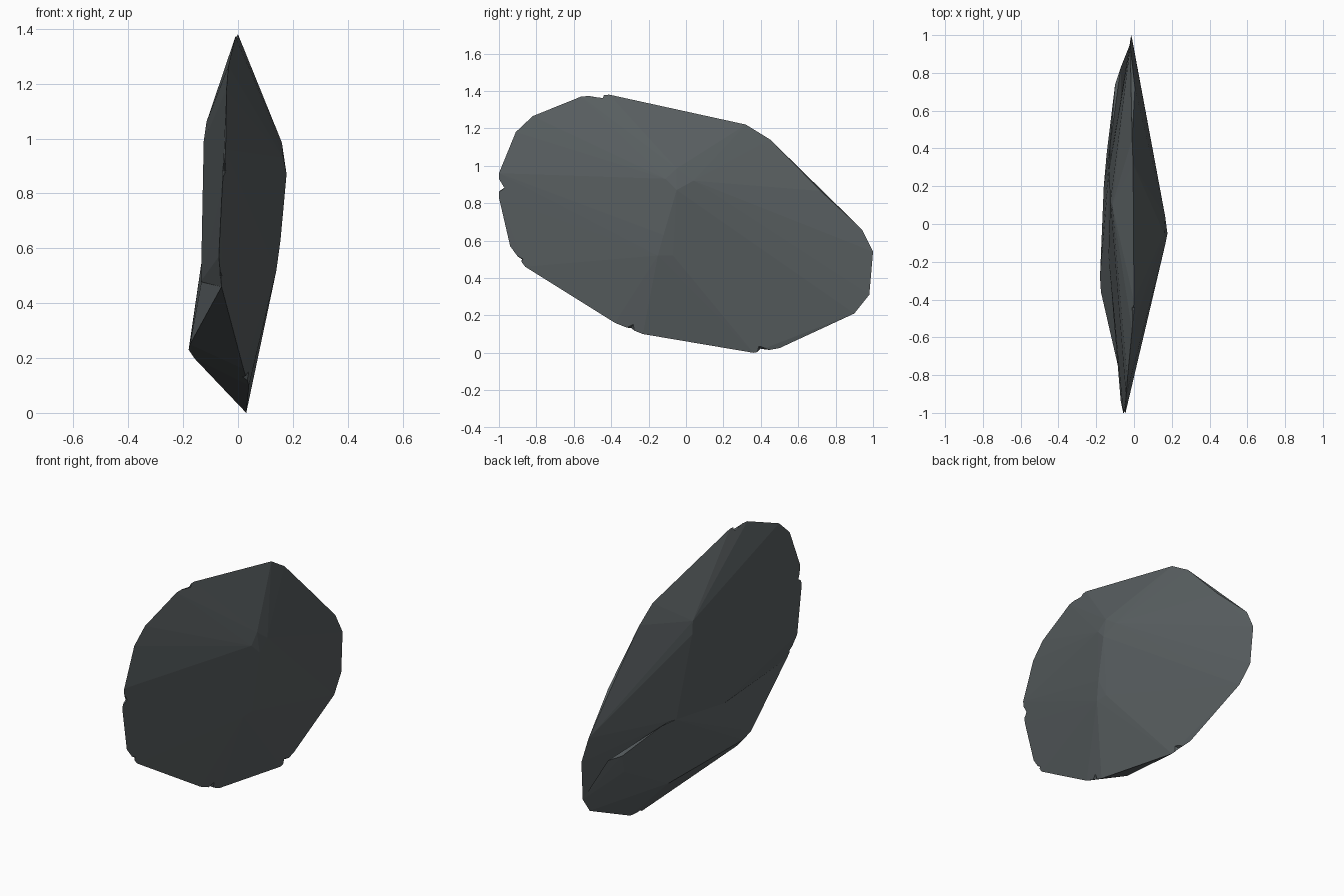
import bpy, bmesh
from mathutils import Vector, Matrix

if "Cube" in bpy.data.objects:
    bpy.data.objects.remove(bpy.data.objects["Cube"])


def add_mesh(name, bm):
    mesh = bpy.data.meshes.new(name)
    bm.to_mesh(mesh)
    bm.free()
    obj = bpy.data.objects.new(name, mesh)
    bpy.context.collection.objects.link(obj)
    return obj


def add_hull(name, points):
    bm = bmesh.new()
    for p in points:
        bm.verts.new(p)
    bmesh.ops.convex_hull(bm, input=bm.verts)
    bmesh.ops.delete(bm, geom=[v for v in bm.verts if not v.link_faces], context='VERTS')
    bmesh.ops.recalc_face_normals(bm, faces=bm.faces)
    return add_mesh(name, bm)


def combine(target, other, operation):
    mod = target.modifiers.new(operation, 'BOOLEAN')
    mod.operation = operation
    mod.solver = 'EXACT'
    mod.object = other
    other.hide_render = True
    bpy.context.view_layer.objects.active = target
    bpy.ops.object.modifier_apply(modifier=mod.name)
    bpy.data.objects.remove(other, do_unlink=True)


# Thin rim of the stone, split into upper and lower runs
upper_rim = [
    (-.07, -.94, .57), (-.057, -1, .83), (-.045, -1, .96), (-.042, -.91, 1.18),
    (-.035, -.82, 1.265), (-.01, -.56, 1.37), (0, -.41, 1.38), (-.005, .32, 1.22),
    (-.01, .45, 1.14), (.005, .72, .865), (-.02, .94, .66), (-.015, 1, .54),
]
lower_rim = [
    (-.01, .98, .31), (0, .90, .21), (.015, .50, .025), (.03, .36, 0),
    (.04, -.23, .10), (.02, -.38, .16), (-.06, -.86, .46),
]
# Worn ridge on the right face
right_ridge = [
    (.165, -.11, .93), (.16, -.05, .985), (.165, .04, .92), (.177, -.05, .87),
    (.155, -.12, .63), (.14, -.15, .52), (.14, -.07, .52),
]
# Shoulders on the left face
left_ridge = [
    (-.115, .10, 1.06), (-.125, .12, .99), (-.04, .34, 1.07), (-.07, .42, .93),
    (-.135, -.17, .48), (-.133, .28, .55),
]
# Thick keel low on the left face
keel = [
    (-.18, -.28, .23), (-.16, -.25, .2), (-.175, -.36, .25), (-.145, .37, .21),
    (-.16, .2, .22), (-.1, .72, .40), (-.1, .74, .50), (-.07, .83, .50),
    (-.128, .41, .56), (-.133, -.17, .48), (-.133, .28, .55),
    (-.01, -.3, .15),
]

# Faceted body with the keel fused on
stone = add_hull("stone", upper_rim + lower_rim + right_ridge + left_ridge)
combine(stone, add_hull("keel", keel + lower_rim), 'UNION')

# Small chips broken out of the rim
chips = [
    (-.05, -1.01, .89, .045), (-.005, -.46, 1.385, .035), (.02, .80, .82, .045),
    (.03, .41, .0, .042), (.04, -.31, .10, .06), (-.06, -.92, .49, .05),
]
bm = bmesh.new()
for x, y, z, size in chips:
    outward = Vector((0, y, z - .69)).normalized()
    turn = outward.to_track_quat('-Z', 'X').to_matrix().to_4x4()
    bmesh.ops.create_cone(bm, cap_ends=True, segments=4, radius1=size * 2, radius2=0,
                          depth=size * 2, matrix=Matrix.Translation((x, y, z)) @ turn)
bmesh.ops.recalc_face_normals(bm, faces=bm.faces)
combine(stone, add_mesh("chip_cutter", bm), 'DIFFERENCE')

# Dark slate colour
slate = bpy.data.materials.new("slate")
slate.diffuse_color = (.10, .115, .12, 1)
slate.use_nodes = True
slate.node_tree.nodes["Principled BSDF"].inputs["Base Color"].default_value = slate.diffuse_color
stone.data.materials.clear()
stone.data.materials.append(slate)
